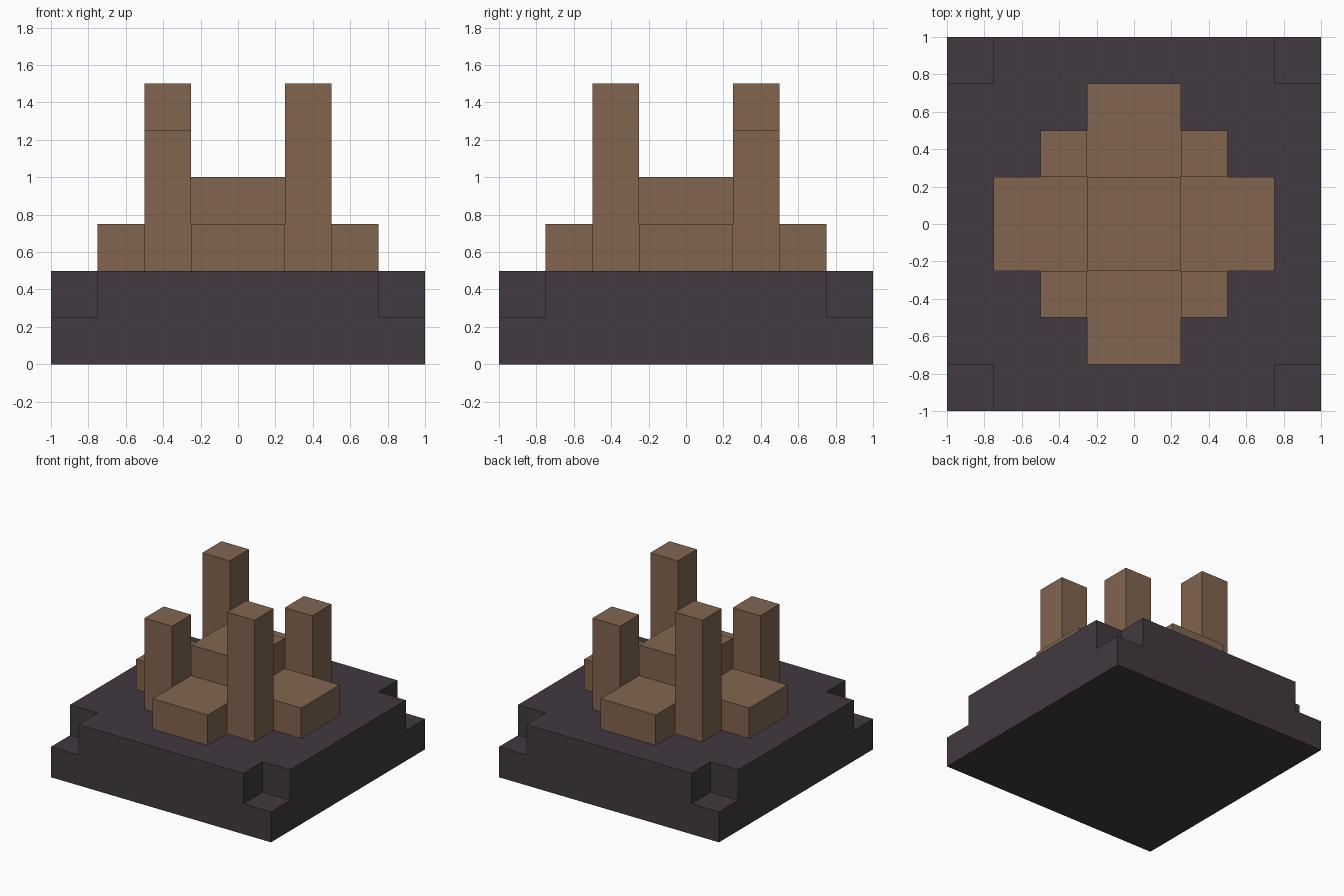
import bpy
import bmesh
from mathutils import Matrix, Vector

if "Cube" in bpy.data.objects:
    bpy.data.objects.remove(bpy.data.objects["Cube"], do_unlink=True)


def material(name, color):
    mat = bpy.data.materials.new(name)
    mat.use_nodes = True
    mat.diffuse_color = color
    mat.node_tree.nodes["Principled BSDF"].inputs["Base Color"].default_value = color
    return mat


stone = material("dark stone", (0.054, 0.042, 0.053, 1))
wood = material("brown wood", (0.223, 0.130, 0.078, 1))


def boxes(name, spans, mat):
    """One object made of boxes, each given by its low and high corner."""
    bm = bmesh.new()
    for low, high in spans:
        low, high = Vector(low), Vector(high)
        place = Matrix.Translation((low + high) / 2) @ Matrix.Diagonal((high - low).to_4d())
        bmesh.ops.create_cube(bm, size=1, matrix=place)
    mesh = bpy.data.meshes.new(name)
    bm.to_mesh(mesh)
    bm.free()
    mesh.materials.append(mat)
    obj = bpy.data.objects.new(name, mesh)
    bpy.context.collection.objects.link(obj)
    return obj


# Square base with a stepped notch at each corner
base = boxes("base", [((-1, -1, 0), (1, 1, 0.5))], stone)
corners = [(x, y) for x in (-1, 1) for y in (-1, 1)]
notches = [((x - 0.25, y - 0.25, 0.25), (x + 0.25, y + 0.25, 0.75)) for x, y in corners]
cutter = boxes("notch_cutter", notches, stone)
cutter.hide_render = True
cut = base.modifiers.new("notches", "BOOLEAN")
cut.operation = "DIFFERENCE"
cut.solver = "EXACT"
cut.object = cutter
bpy.context.view_layer.objects.active = base
bpy.ops.object.modifier_apply(modifier=cut.name)
bpy.data.objects.remove(cutter, do_unlink=True)

# Raised centre block
boxes("centre_block", [((-0.25, -0.25, 0.5), (0.25, 0.25, 1))], wood)

# Low block on each side of the centre
for name, dx, dy in (("front", 0, -1), ("back", 0, 1), ("left", 1, 0), ("right", -1, 0)):
    x, y = dx / 2, dy / 2
    boxes(name + "_block", [((x - 0.25, y - 0.25, 0.5), (x + 0.25, y + 0.25, 0.75))], wood)

# Posts between the low blocks: one diagonal pair is taller
for x, y in corners:
    name = ("front" if y < 0 else "back") + ("_left" if x > 0 else "_right") + "_post"
    top = 1.5 if x != y else 1.25
    cx, cy = x * 0.375, y * 0.375
    boxes(name, [((cx - 0.125, cy - 0.125, 0.5), (cx + 0.125, cy + 0.125, top))], wood)
